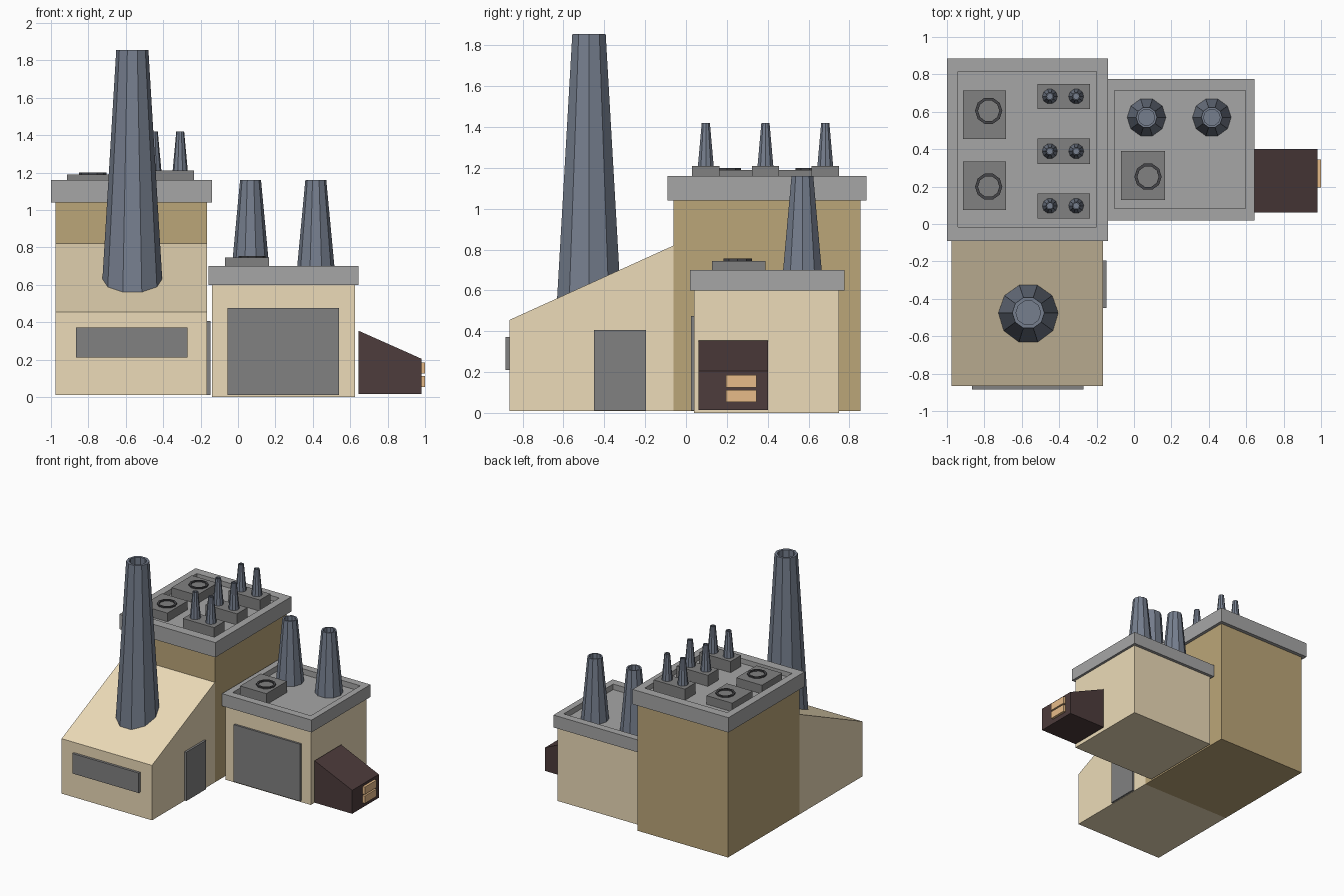
import bpy, bmesh
from math import cos, sin, tau

if "Cube" in bpy.data.objects:
    bpy.data.objects.remove(bpy.data.objects["Cube"])


def material(name, rgb):
    m = bpy.data.materials.new(name)
    m.diffuse_color = (*rgb, 1)
    m.use_nodes = True
    m.node_tree.nodes["Principled BSDF"].inputs["Base Color"].default_value = m.diffuse_color
    return m


CREAM = material("cream_wall", (0.84, 0.71, 0.48))
TAN = material("tan_wall", (0.50, 0.38, 0.19))
STEEL = material("blue_grey_steel", (0.18, 0.21, 0.27))
ROOF = material("roof_grey", (0.38, 0.38, 0.38))
VENT = material("vent_grey", (0.22, 0.22, 0.22))
DARK = material("dark_trim", (0.06, 0.06, 0.065))
BROWN = material("dark_brown", (0.075, 0.045, 0.045))
GLOW = material("lit_window", (0.80, 0.50, 0.25))


def loft(name, rings, mat, closed=False):
    """Skin a list of equal-length point rings; cap the ends or join them."""
    bm = bmesh.new()
    loops = [[bm.verts.new(p) for p in r] for r in rings]
    n = len(rings[0])
    pairs = list(zip(loops, loops[1:]))
    if closed:
        pairs.append((loops[-1], loops[0]))
    else:
        bm.faces.new(loops[0][::-1])
        bm.faces.new(loops[-1])
    for a, b in pairs:
        for i in range(n):
            j = (i + 1) % n
            bm.faces.new((a[i], a[j], b[j], b[i]))
    bmesh.ops.recalc_face_normals(bm, faces=bm.faces[:])
    me = bpy.data.meshes.new(name)
    bm.to_mesh(me)
    bm.free()
    ob = bpy.data.objects.new(name, me)
    bpy.context.collection.objects.link(ob)
    me.materials.append(mat)
    return ob


def rect(x, y, z):
    return [(x[0], y[0], z), (x[1], y[0], z), (x[1], y[1], z), (x[0], y[1], z)]


def circle(cx, cy, r, z, n=10):
    return [(cx + r * cos(tau * i / n), cy + r * sin(tau * i / n), z) for i in range(n)]


def box(name, x, y, z, mat):
    return loft(name, [rect(x, y, z[0]), rect(x, y, z[1])], mat)


def parapet_roof(name, x, y, z, ix, iy, floor):
    return loft(name, [rect(x, y, z[0]), rect(x, y, z[1]),
                       rect(ix, iy, z[1]), rect(ix, iy, floor)], ROOF)


def chimney(name, cx, cy, r0, r1, z0, z1, wall, depth):
    spec = [(r0, z0), (r1, z1), (r1 - wall, z1), (r1 - wall, z1 - depth)]
    return loft(name, [circle(cx, cy, r, z) for r, z in spec], STEEL)


def fan_unit(name, x, y, z, cx, cy):
    box(name, x, y, z, VENT)
    a, b = z[1] - 0.005, z[1] + 0.01
    spec = [(0.073, a), (0.073, b), (0.057, b), (0.057, a)]
    loft(name + "_ring", [circle(cx, cy, r, h) for r, h in spec], DARK, closed=True)


# Tall hall and its recessed roof
box("tall_hall", (-0.975, -0.165), (-0.06, 0.855), (0.01, 1.05), TAN)
parapet_roof("tall_hall_roof", (-1, -0.14), (-0.09, 0.885), (1.04, 1.16),
             (-0.94, -0.20), (-0.015, 0.815), 1.12)
for i, (y0, cy) in enumerate([(0.075, 0.20), (0.455, 0.605)]):
    fan_unit(f"roof_fan_{i}", (-0.915, -0.685), (y0, y0 + 0.26), (1.115, 1.19), -0.777, cy)
for i, cy in enumerate([0.097, 0.389, 0.682]):
    box(f"vent_base_{i}", (-0.515, -0.235), (cy - 0.067, cy + 0.067), (1.115, 1.21), VENT)
    for j, cx in enumerate([-0.45, -0.309]):
        chimney(f"small_stack_{i}_{j}", cx, cy, 0.041, 0.021, 1.205, 1.42, 0.006, 0.02)

# Front wing with sloping roof
side = [(-0.865, 0.01), (-0.06, 0.01), (-0.06, 0.82), (-0.865, 0.455)]
loft("sloped_wing", [[(x, y, z) for y, z in side] for x in (-0.975, -0.165)], CREAM)
box("front_window", (-0.865, -0.27), (-0.885, -0.86), (0.21, 0.372), VENT)
box("side_door", (-0.17, -0.148), (-0.45, -0.195), (0.012, 0.407), VENT)
chimney("main_chimney", -0.565, -0.475, 0.166, 0.086, 0.53, 1.855, 0.02, 0.06)

# Low workshop
box("workshop", (-0.14, 0.625), (0.04, 0.75), (0, 0.61), CREAM)
parapet_roof("workshop_roof", (-0.157, 0.645), (0.02, 0.775), (0.6, 0.70),
             (-0.105, 0.595), (0.082, 0.715), 0.655)
box("workshop_gate", (-0.055, 0.54), (0.024, 0.045), (0.012, 0.475), VENT)
fan_unit("workshop_fan", (-0.07, 0.165), (0.127, 0.39), (0.65, 0.745), 0.075, 0.253)
for i, cx in enumerate([0.067, 0.416]):
    chimney(f"workshop_stack_{i}", cx, 0.57, 0.104, 0.056, 0.65, 1.16, 0.012, 0.05)

# Lean-to furnace with glowing slots
lean = [(0.643, 0.015), (0.98, 0.015), (0.98, 0.205), (0.643, 0.355)]
loft("lean_to", [[(x, y, z) for x, z in lean] for y in (0.062, 0.402)], BROWN)
for i, z in enumerate([0.053, 0.125]):
    box(f"furnace_slot_{i}", (0.975, 1.0), (0.195, 0.345), (z, z + 0.06), GLOW)
